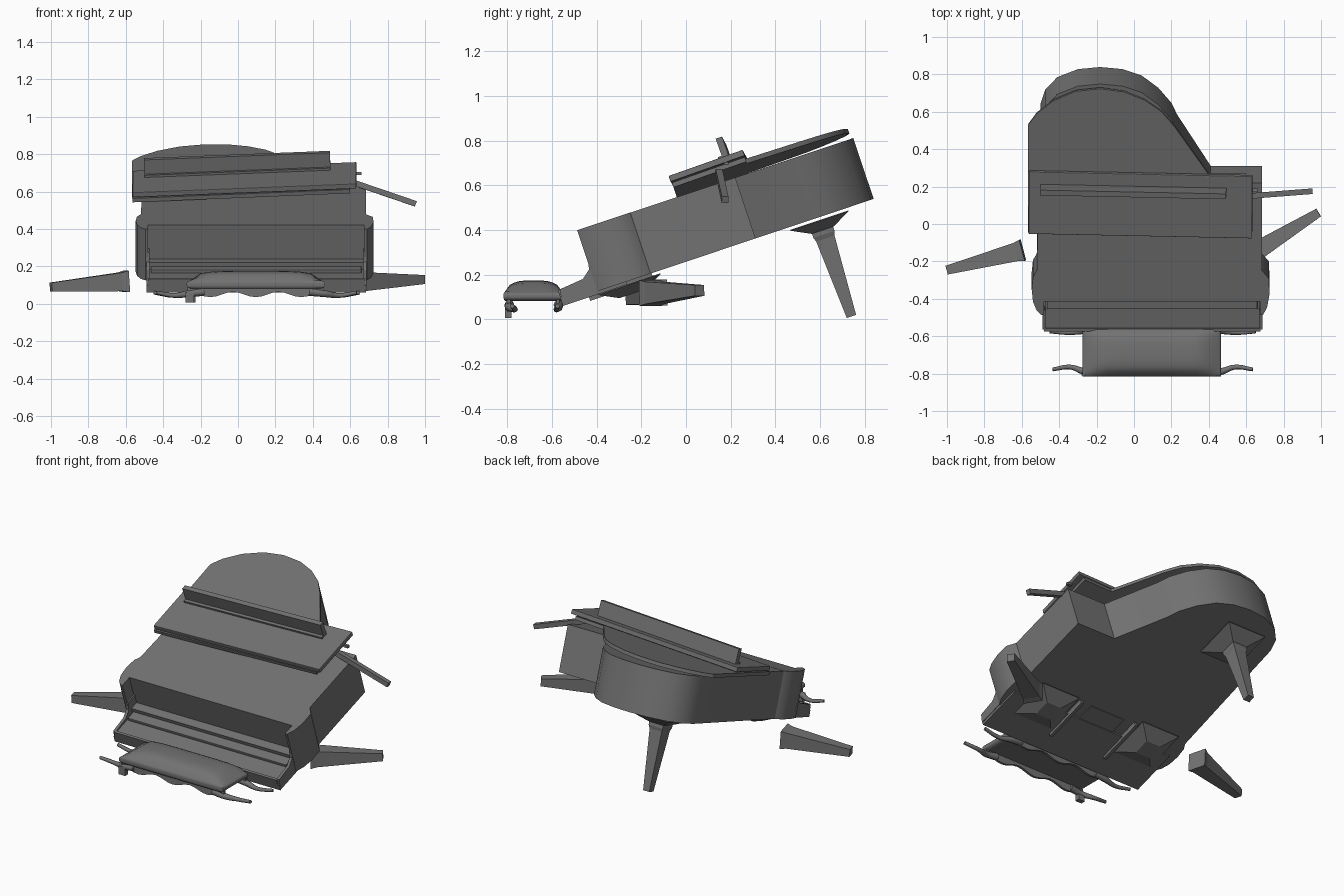
import bpy, bmesh, math
from mathutils import Matrix, Vector

if "Cube" in bpy.data.objects:
    bpy.data.objects.remove(bpy.data.objects["Cube"])

TILT = Matrix.Rotation(math.radians(18.5), 4, 'X')          # collapsed piano frame
LID = (TILT @ Matrix.Translation((0, 0.14, 0.552)) @ Matrix.Rotation(math.radians(-2.5), 4, 'Y')
       @ Matrix.Rotation(math.radians(0.9), 4, 'X') @ Matrix.Translation((0, -0.14, 0)))
STRIP = LID @ Matrix.Rotation(math.radians(-0.4), 4, 'Z')

DARK = bpy.data.materials.new("dark_lacquer")
DARK.diffuse_color = (0.17, 0.17, 0.17, 1)
DARK.use_nodes = True
DARK.node_tree.nodes["Principled BSDF"].inputs["Base Color"].default_value = DARK.diffuse_color


def finish(name, bm, mat=None, smooth=None, bevel=0):
    bmesh.ops.recalc_face_normals(bm, faces=bm.faces)
    me = bpy.data.meshes.new(name)
    bm.to_mesh(me)
    bm.free()
    me.materials.append(DARK)
    ob = bpy.data.objects.new(name, me)
    bpy.context.collection.objects.link(ob)
    ob.matrix_world = mat or Matrix()
    if bevel:
        m = ob.modifiers.new("Bevel", 'BEVEL')
        m.width, m.segments = bevel, 2
    if smooth:
        bpy.context.view_layer.objects.active = ob
        ob.select_set(True)
        bpy.ops.object.shade_smooth_by_angle(angle=math.radians(smooth))
        ob.select_set(False)
    return ob


def prism(name, pts, a, b, mat=None, axis='z', smooth=None, bevel=0):
    """Extrude a closed 2D outline from a to b along z (or y)."""
    bm = bmesh.new()
    at = (lambda p, h: (p[0], p[1], h)) if axis == 'z' else (lambda p, h: (p[0], h, p[1]))
    lo = [bm.verts.new(at(p, a)) for p in pts]
    hi = [bm.verts.new(at(p, b)) for p in pts]
    bm.faces.new(lo)
    bm.faces.new(hi)
    n = len(pts)
    for i in range(n):
        j = (i + 1) % n
        bm.faces.new((lo[i], lo[j], hi[j], hi[i]))
    return finish(name, bm, mat, smooth, bevel)


def box(name, x, y, z, mat=None, bevel=0):
    return prism(name, [(x[0], y[0]), (x[1], y[0]), (x[1], y[1]), (x[0], y[1])], *z, mat, bevel=bevel)


def stack(name, rings, mat):
    """Square sections (height, half width) joined into a tapered post."""
    bm = bmesh.new()
    prev = None
    for h, r in rings:
        ring = [bm.verts.new((sx * r, sy * r, h)) for sx, sy in ((-1, -1), (1, -1), (1, 1), (-1, 1))]
        if prev:
            for i in range(4):
                j = (i + 1) % 4
                bm.faces.new((prev[i], prev[j], ring[j], ring[i]))
        else:
            bm.faces.new(ring)
        prev = ring
    bm.faces.new(prev)
    return finish(name, bm, mat)


def aim(a, b):
    a, b = Vector(a), Vector(b)
    return Matrix.Translation(a) @ (b - a).to_track_quat('Z', 'Y').to_matrix().to_4x4()


# Case: curved tail body, then the front block with bulging key cheeks
tail = [(0.685, -0.085), (0.685, 0.41), (0.41, 0.41), (0.23, 0.70), (0.20, 0.765), (0.13, 0.85), (0.04, 0.92),
        (-0.06, 0.955), (-0.18, 0.967), (-0.30, 0.955), (-0.41, 0.91), (-0.475, 0.84), (-0.50, 0.76), (-0.52, -0.085)]
cheeks = [(-0.52, -0.085), (-0.54, -0.12), (-0.547, -0.19), (-0.54, -0.26), (-0.52, -0.31), (-0.495, -0.335),
          (-0.48, -0.335), (-0.48, -0.26), (0.675, -0.26), (0.675, -0.335), (0.69, -0.335), (0.712, -0.29),
          (0.724, -0.22), (0.722, -0.13), (0.685, -0.085)]
prism("piano_case", tail, 0.245, 0.532, TILT, smooth=32)
prism("front_block", cheeks, 0.245, 0.533, TILT, smooth=40)

# Keyboard: bed, white keys, black key strip, slip and end blocks
box("key_bed", (-0.49, 0.685), (-0.502, -0.2), (0.232, 0.272), TILT)
box("white_keys", (-0.475, 0.67), (-0.485, -0.25), (0.27, 0.299), TILT)
box("black_keys", (-0.465, 0.66), (-0.375, -0.30), (0.295, 0.317), TILT, 0.004)
box("key_felt", (-0.475, 0.67), (-0.315, -0.255), (0.295, 0.34), TILT)
box("key_slip", (-0.48, 0.675), (-0.502, -0.487), (0.232, 0.307), TILT)
for x in (-0.49, 0.67):
    prof = [(-0.502, 0.25), (-0.492, 0.307), (-0.38, 0.318), (-0.34, 0.35), (-0.33, 0.40), (-0.2, 0.40), (-0.2, 0.25)]
    prism("key_end_block", prof, x, x + 0.018, TILT @ Matrix(((0, 0, 1, 0), (1, 0, 0, 0), (0, 1, 0, 0), (0, 0, 0, 1))))

# Main lid, slid back and rolled to the left
lid = [(-0.565, 0.135), (0.60, 0.135), (0.60, 0.48), (0.40, 0.48), (0.22, 0.745), (0.15, 0.83), (0.06, 0.895),
       (-0.05, 0.94), (-0.18, 0.957), (-0.31, 0.94), (-0.43, 0.885), (-0.52, 0.81), (-0.565, 0.745)]
prism("main_lid", lid, 0, 0.022, LID, smooth=32)
# Folded front lid and the music ledge standing on it
box("front_lid", (-0.563, 0.633), (0.135, 0.487), (0.026, 0.054), STRIP, 0.004)
box("music_ledge", (-0.50, 0.495), (0.388, 0.418), (0.054, 0.147), STRIP)
box("music_ledge_foot", (-0.50, 0.495), (0.37, 0.418), (0.054, 0.066), STRIP)

# Loose prop stick
a, b = (0.56, 0.145, 0.668), (0.95, 0.175, 0.535)
stack("prop_stick", [(0, 0.015), ((Vector(b) - Vector(a)).length, 0.015)], aim(a, b))
box("lid_hinge", (0.63, 0.66), (0.17, 0.19), (0.69, 0.705))

# Leg mounts under the case
REAR_X = -0.25
for x, v in ((REAR_X, 0.706), (-0.30, -0.18), (0.44, -0.20)):
    stack("leg_mount", [(0.185, 0.052), (0.228, 0.137), (0.232, 0.137)], TILT @ Matrix.Translation((x, v, 0)))

# Rear leg still standing, two front legs broken off
leg = [(0, 0.058), (0.035, 0.05), (0.42, 0.024)]
stack("rear_leg", [(-0.222, 0.022), (0.145, 0.043), (0.165, 0.05), (0.19, 0.05)],
      TILT @ Matrix.Translation((REAR_X, 0.706, 0)))
stack("left_front_leg", leg, aim((-0.595, -0.14, 0.12), (-0.995, -0.245, 0.09)))
stack("right_front_leg", leg, aim((0.63, -0.16, 0.118), (0.985, 0.06, 0.13)))

# Pedal frame rails and plate underneath
for x in (-0.14, 0.27):
    box("pedal_rail", (x - 0.01, x + 0.01), (-0.38, -0.08), (0.215, 0.246), TILT)
box("pedal_plate", (-0.06, 0.19), (-0.34, -0.09), (0.239, 0.247), TILT)

# Bench cushion: rounded pad with a flat underside
bm = bmesh.new()
bmesh.ops.create_cube(bm, size=1)
bmesh.ops.subdivide_edges(bm, edges=bm.edges, cuts=11, use_grid_fill=True)
for v in bm.verts:
    x, y, z = v.co * 2
    dome = (1 - abs(x) ** 6) * (1 - abs(y) ** 3)
    pinch = 1 - 0.05 * abs(z) ** 3
    v.co = (0.095 + 0.37 * x * pinch,
            -0.682 + 0.134 * y * pinch,
            0.105 + (0.02 + 0.05 * max(dome, 0) ** 0.6) * z if z > 0 else 0.105 + 0.022 * z)
finish("bench_cushion", bm, smooth=60)

# Bench aprons with a scalloped lower edge
for y in (-0.80, -0.58):
    n = 24
    wave = [(-0.27 + 0.73 * i / n, 0.05 + 0.014 * math.cos(6 * math.pi * i / n)) for i in range(n + 1)]
    prism("bench_apron", [(-0.27, 0.09)] + wave + [(0.46, 0.09)], y, y + 0.015, axis='y', smooth=40)


# Curved bench legs, splayed flat
def bench_leg(pts):
    cu = bpy.data.curves.new("bench_leg", 'CURVE')
    cu.dimensions = '3D'
    cu.bevel_depth, cu.bevel_resolution, cu.resolution_u, cu.use_fill_caps = 0.017, 2, 8, True
    cu.materials.append(DARK)
    sp = cu.splines.new('BEZIER')
    sp.bezier_points.add(len(pts) - 1)
    for bp, (x, y, z, r) in zip(sp.bezier_points, pts):
        bp.co, bp.radius = (x, y, z), r
        bp.handle_left_type = bp.handle_right_type = 'AUTO'
    bpy.context.collection.objects.link(bpy.data.objects.new("bench_leg", cu))


for s in (-1, 1):
    for y, reach, dy in ((-0.79, 0.535, 0.025), (-0.57, 0.55, -0.01)):
        bench_leg([(0.1 + s * q, y + d, z, r) for q, d, z, r in
                   ((0.28, 0, 0.065, 1.3), (0.36, 0, 0.055, 1.1), (0.44, dy, 0.045, 0.75), (reach, dy / 2, 0.06, 0.6))])
# Broken leg end touching the floor
box("bench_leg_stub", (-0.28, -0.235), (-0.81, -0.78), (0.006, 0.06))
